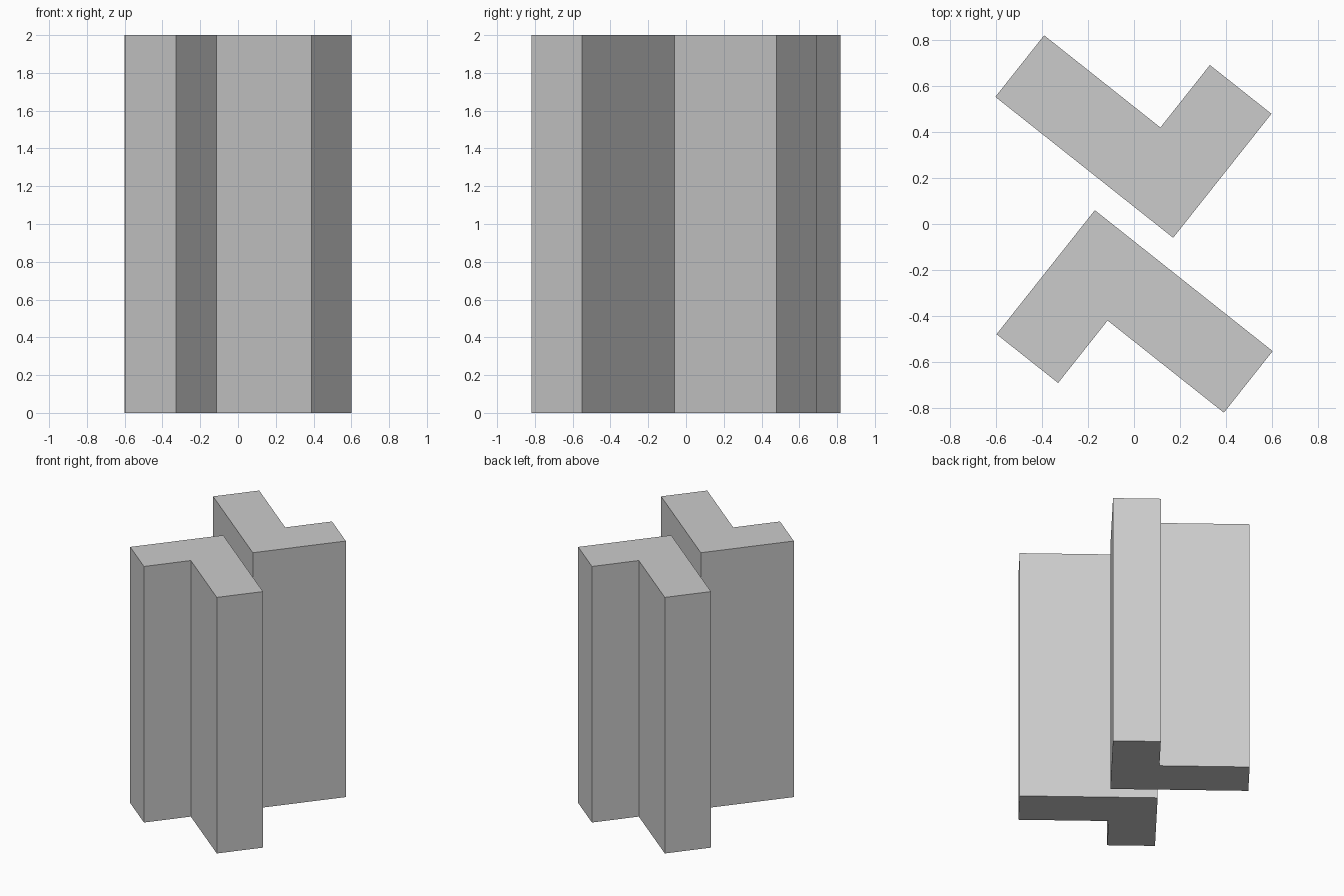
import bpy, bmesh, math
from mathutils import Matrix, Vector

if "Cube" in bpy.data.objects:
    bpy.data.objects.remove(bpy.data.objects["Cube"])

HEIGHT = 2.0
LONG, SHORT, THICK = 0.985, 0.687, 0.341   # L-profile leg lengths and thickness
CORNER = Vector((0.17, -0.06))             # outer corner of the back L
ANGLE = math.radians(51.6)                 # direction of the short leg


def l_column(name, turn):
    """Extrude an L profile upward, turned about the centre."""
    profile = [(0, 0), (SHORT, 0), (SHORT, THICK),
               (THICK, THICK), (THICK, LONG), (0, LONG)]
    bm = bmesh.new()
    place = (Matrix.Rotation(turn, 4, 'Z')
             @ Matrix.Translation((CORNER.x, CORNER.y, 0))
             @ Matrix.Rotation(ANGLE, 4, 'Z'))
    face = bm.faces.new([bm.verts.new(place @ Vector((x, y, 0))) for x, y in profile])
    top = bmesh.ops.extrude_face_region(bm, geom=[face], use_keep_orig=True)
    verts = [g for g in top["geom"] if isinstance(g, bmesh.types.BMVert)]
    bmesh.ops.translate(bm, verts=verts, vec=(0, 0, HEIGHT))
    bmesh.ops.recalc_face_normals(bm, faces=bm.faces)
    mesh = bpy.data.meshes.new(name)
    bm.to_mesh(mesh)
    bm.free()
    obj = bpy.data.objects.new(name, mesh)
    bpy.context.collection.objects.link(obj)
    return obj


# Two identical L columns, half a turn apart
l_column("back_column", 0)
l_column("front_column", math.pi)
